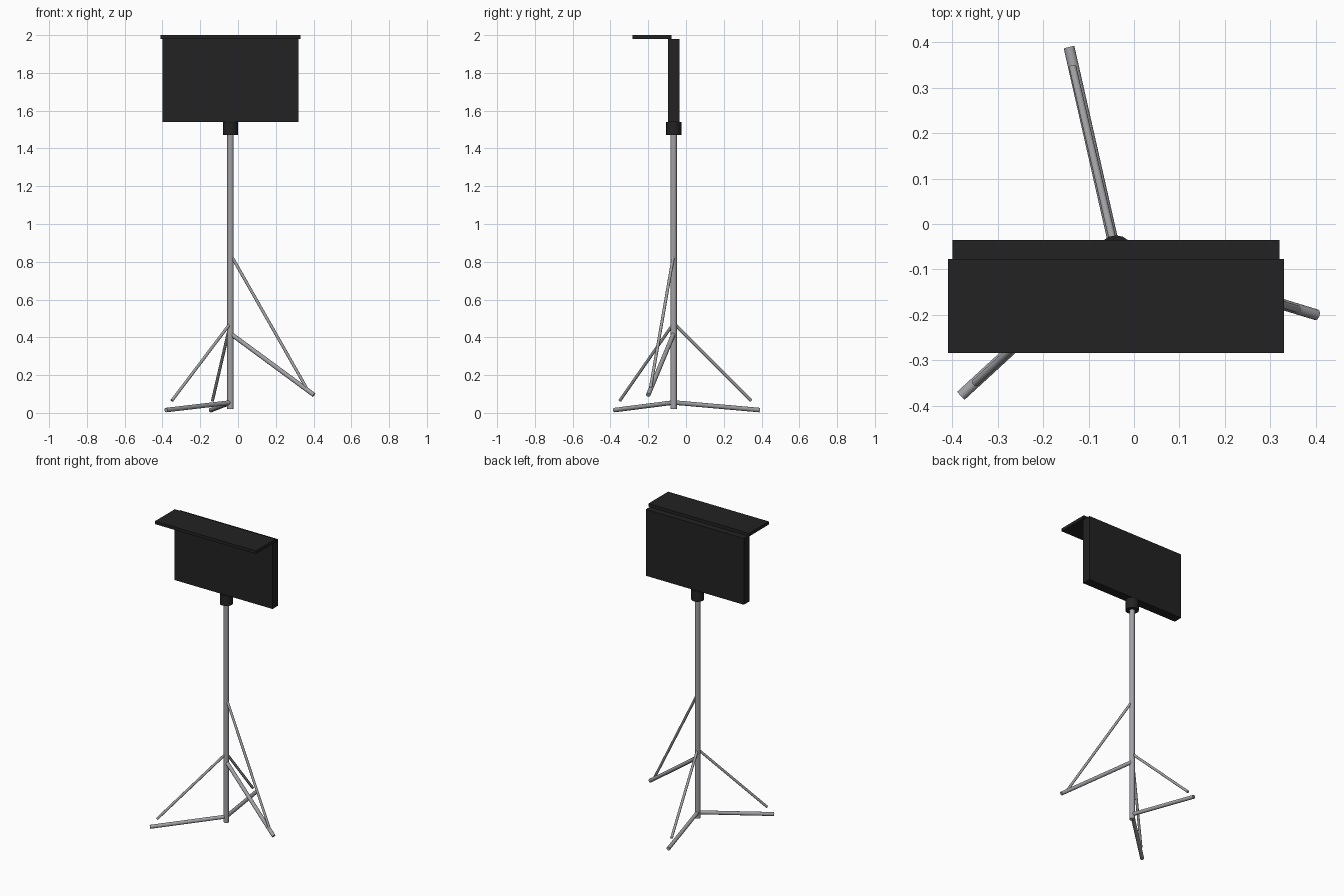
import bpy
from mathutils import Vector

cube = bpy.data.objects.get("Cube")
if cube:
    bpy.data.objects.remove(cube, do_unlink=True)


def material(name, color):
    m = bpy.data.materials.new(name)
    m.use_nodes = True
    m.diffuse_color = (*color, 1)
    bsdf = next(n for n in m.node_tree.nodes if n.type == 'BSDF_PRINCIPLED')
    bsdf.inputs["Base Color"].default_value = (*color, 1)
    return m


black = material("matte black", (0.016, 0.016, 0.016))
metal = material("grey metal", (0.36, 0.36, 0.38))


def box(name, low, high, mat):
    low, high = Vector(low), Vector(high)
    bpy.ops.mesh.primitive_cube_add(size=1, location=(low + high) / 2)
    ob = bpy.context.object
    ob.name = name
    ob.scale = high - low
    bpy.ops.object.transform_apply(location=False, rotation=False, scale=True)
    ob.data.materials.append(mat)


def tube(name, start, end, radius, mat, sides=16):
    start, end = Vector(start), Vector(end)
    axis = end - start
    bpy.ops.mesh.primitive_cylinder_add(vertices=sides, radius=radius, depth=axis.length,
                                        location=(start + end) / 2)
    ob = bpy.context.object
    ob.name = name
    ob.rotation_euler = axis.to_track_quat('Z', 'Y').to_euler()
    ob.data.materials.append(mat)
    bpy.ops.object.shade_smooth_by_angle()


PX, PY = -0.04, -0.065

# Central pole and the socket under the panel
tube("pole", (PX, PY, 0.02), (PX, PY, 1.5), 0.017, metal)
tube("panel_socket", (PX, PY, 1.47), (PX, PY, 1.54), 0.04, black)

# Panel with an overhanging canopy
box("panel", (-0.4, -0.095, 1.54), (0.32, -0.035, 1.98), black)
box("canopy", (-0.41, -0.284, 1.98), (0.33, -0.077, 2.0), black)

# Tripod: two low legs and one raised leg, each with a diagonal brace
# name, leg hub height, leg foot, brace hub height, brace foot
legs = [
    ("back", 0.055, (-0.143, 0.389, 0.015), 0.475, (-0.135, 0.345, 0.065)),
    ("front_right", 0.055, (-0.381, -0.378, 0.015), 0.475, (-0.35, -0.35, 0.065)),
    ("left", 0.42, (0.402, -0.2, 0.095), 0.84, (0.362, -0.188, 0.133)),
]
for name, leg_z, foot, brace_z, brace_foot in legs:
    tube(name + "_leg", (PX, PY, leg_z), foot, 0.012, metal)
    tube(name + "_brace", (PX, PY, brace_z), brace_foot, 0.008, metal)
